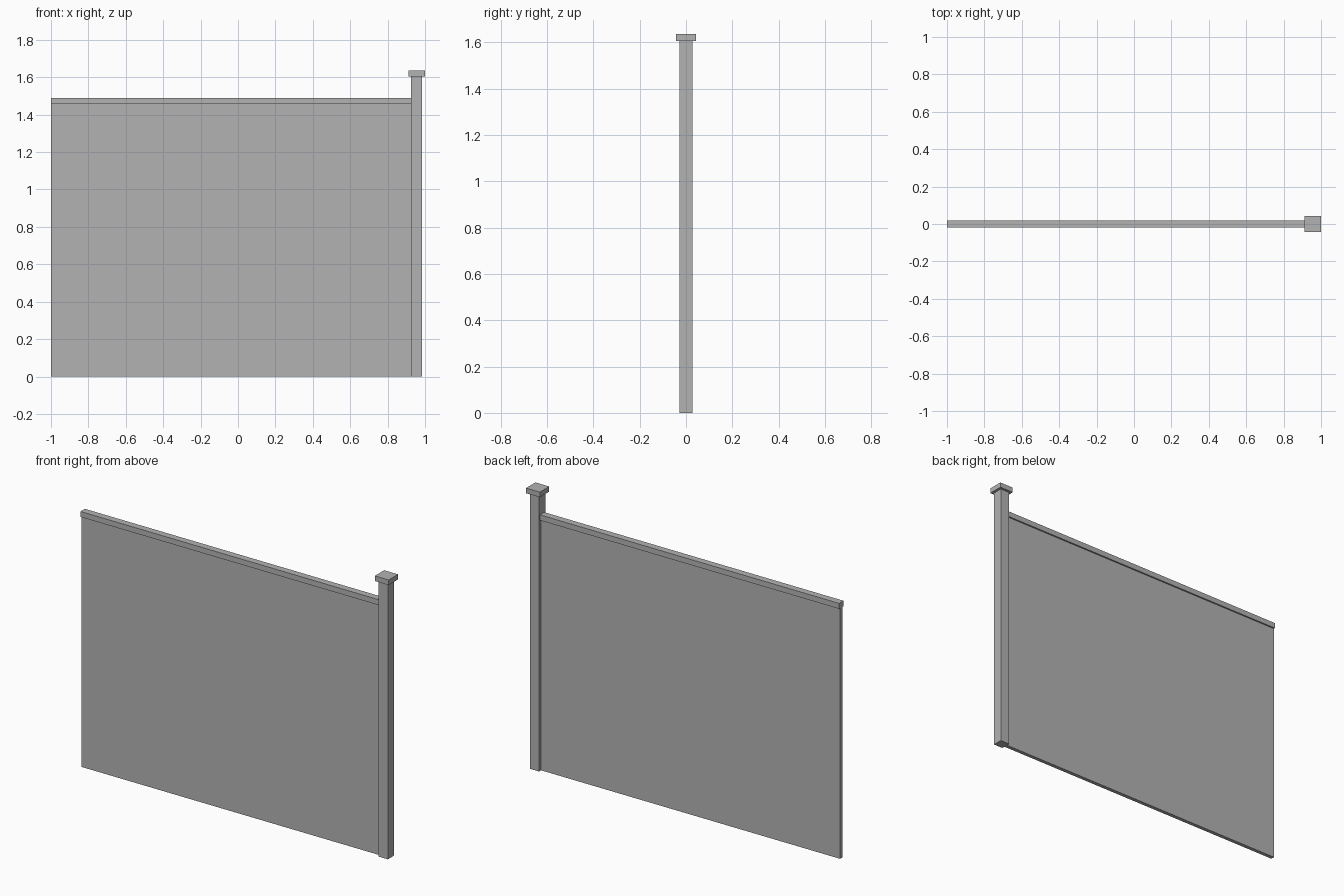
import bpy

# Remove the default cube
cube = bpy.data.objects.get("Cube")
if cube:
    bpy.data.objects.remove(cube, do_unlink=True)

# Single plain grey finish
GREY = (0.45, 0.45, 0.45, 1.0)
grey = bpy.data.materials.new("plain grey")
grey.use_nodes = True
grey.diffuse_color = GREY
shader = next(n for n in grey.node_tree.nodes if n.type == "BSDF_PRINCIPLED")
shader.inputs["Base Color"].default_value = GREY


def box(name, x_range, half_depth, z_range):
    """Add a flat-sided box centred on y = 0."""
    (x0, x1), (z0, z1) = x_range, z_range
    bpy.ops.mesh.primitive_cube_add(size=1, location=((x0 + x1) / 2, 0, (z0 + z1) / 2))
    part = bpy.context.object
    part.name = name
    part.data.name = name
    for v in part.data.vertices:
        v.co.x *= x1 - x0
        v.co.y *= 2 * half_depth
        v.co.z *= z1 - z0
    part.data.materials.append(grey)
    return part


# Main dimensions
left_end = -1.0
post_x = (0.926, 0.985)
cap_x = (0.911, 1.0)
rail_bottom, rail_top = 1.458, 1.49
post_top, cap_top = 1.605, 1.635

# Fence panel and its top rail, both meeting the post
box("fence_panel", (left_end, post_x[0]), 0.011, (0, rail_bottom))
box("top_rail", (left_end, post_x[0]), 0.02, (rail_bottom, rail_top))

# End post with a wider square cap
box("end_post", post_x, 0.029, (0, post_top))
box("post_cap", cap_x, 0.043, (post_top, cap_top))
